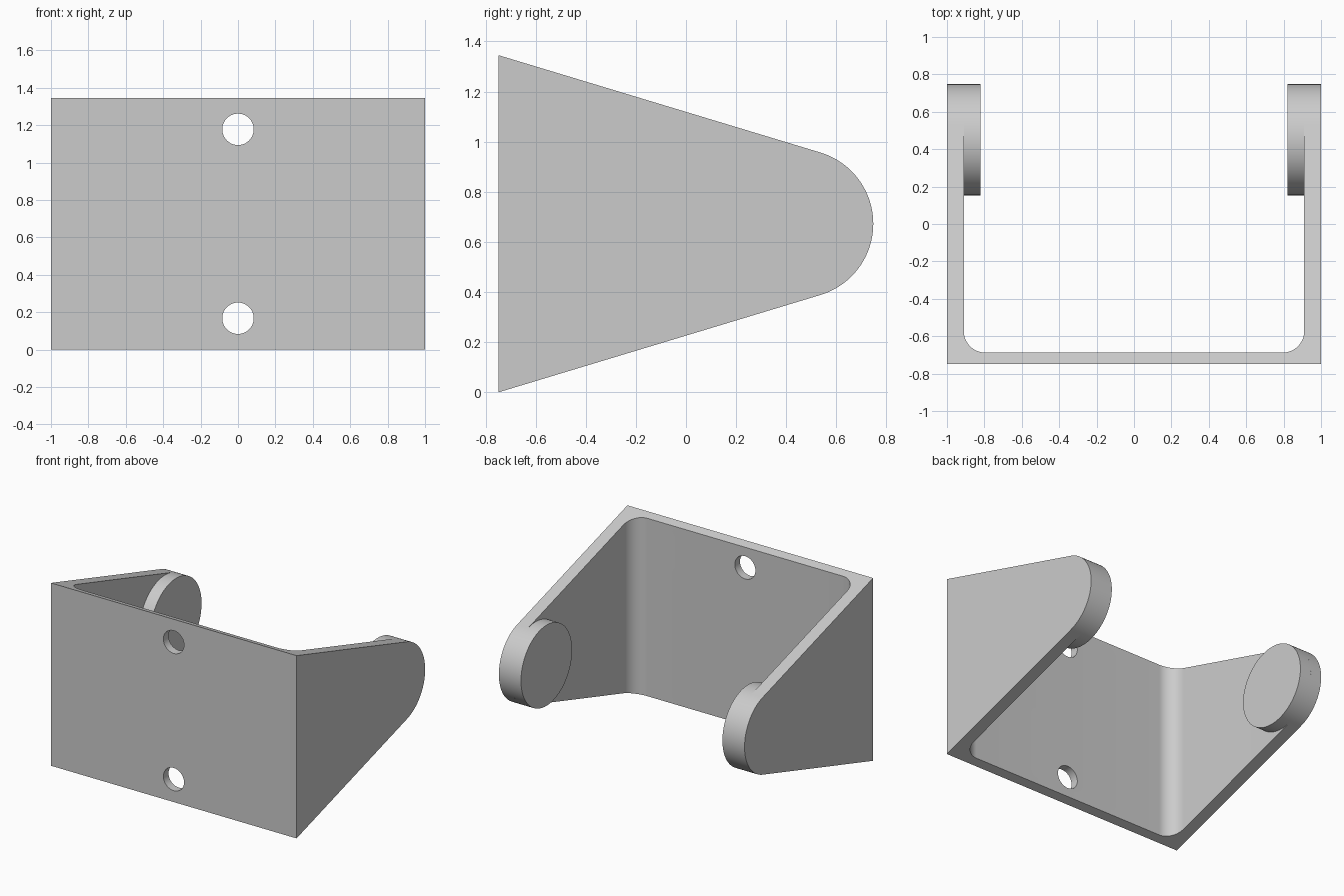
import bpy
import bmesh
from math import sin, cos, pi, atan2, asin, hypot
from mathutils import Vector

cube = bpy.data.objects.get("Cube")
if cube:
    bpy.data.objects.remove(cube, do_unlink=True)

# Main dimensions
HALF_W, HALF_D, HEIGHT = 1.0, 0.7475, 1.345
SIDE_WALL, BACK_WALL, FILLET = 0.09, 0.06, 0.115
MID_Z = HEIGHT / 2
TIP_R = 0.297
TIP_Y = HALF_D - TIP_R
PAD_INNER = 0.82
HOLE_R, HOLE_OFFSET = 0.084, 0.505

grey = bpy.data.materials.new("light_grey")
grey.use_nodes = True
colour = (0.6, 0.6, 0.6, 1)
grey.diffuse_color = colour
grey.node_tree.nodes["Principled BSDF"].inputs["Base Color"].default_value = colour


def arc(cx, cy, r, start, end, steps):
    angles = [start + (end - start) * i / steps for i in range(steps + 1)]
    return [(cx + r * cos(a), cy + r * sin(a)) for a in angles]


def prism(name, outline, place, direction):
    """Extrude a 2D outline, placed in 3D by a function, along a vector."""
    bm = bmesh.new()
    face = bm.faces.new([bm.verts.new(place(a, b)) for a, b in outline])
    extruded = bmesh.ops.extrude_face_region(bm, geom=[face])["geom"]
    bmesh.ops.translate(bm, vec=Vector(direction),
                        verts=[v for v in extruded if isinstance(v, bmesh.types.BMVert)])
    bmesh.ops.recalc_face_normals(bm, faces=bm.faces)
    mesh = bpy.data.meshes.new(name)
    bm.to_mesh(mesh)
    bm.free()
    mesh.materials.append(grey)
    obj = bpy.data.objects.new(name, mesh)
    bpy.context.collection.objects.link(obj)
    return obj


def activate(obj):
    bpy.ops.object.select_all(action='DESELECT')
    obj.select_set(True)
    bpy.context.view_layer.objects.active = obj


def cut(obj, cutter, operation):
    mod = obj.modifiers.new("cut", 'BOOLEAN')
    mod.operation, mod.solver, mod.object = operation, 'EXACT', cutter
    activate(obj)
    bpy.ops.object.modifier_apply(modifier=mod.name)
    bpy.data.objects.remove(cutter, do_unlink=True)


def smooth(obj):
    activate(obj)
    bpy.ops.object.shade_smooth_by_angle(angle=pi / 6)


# U-shaped bracket: plan outline with filleted inside corners
inner_x, inner_y = HALF_W - SIDE_WALL, -HALF_D + BACK_WALL
fx, fy = inner_x - FILLET, inner_y + FILLET
plan = [(-HALF_W, HALF_D), (-HALF_W, -HALF_D), (HALF_W, -HALF_D), (HALF_W, HALF_D),
        (inner_x, HALF_D)]
plan += arc(fx, fy, FILLET, 0, -pi / 2, 16)
plan += arc(-fx, fy, FILLET, -pi / 2, -pi, 16)
plan += [(-inner_x, HALF_D)]
# The plan runs past the rounded tip so that only the side profile trims it
plan = [(x, y + 0.1 if y == HALF_D else y) for x, y in plan]
bracket = prism("bracket", plan, lambda x, y: (x, y, 0), (0, 0, HEIGHT))

# Tapered side profile ending in a round tip, tangent to both slopes
dy, dz = TIP_Y + HALF_D, MID_Z
tangent = pi / 2 - (atan2(dz, dy) - asin(TIP_R / hypot(dy, dz)))
side = [(-HALF_D - 0.1, 0), (-HALF_D, 0)]
side += arc(TIP_Y, MID_Z, TIP_R, -tangent, tangent, 48)
side += [(-HALF_D, HEIGHT), (-HALF_D - 0.1, HEIGHT)]
trim = prism("side_trim", side, lambda y, z: (-1.2, y, z), (2.4, 0, 0))
cut(bracket, trim, 'INTERSECT')

# Two screw holes through the front plate
for sign in (-1, 1):
    ring = arc(0, MID_Z + sign * HOLE_OFFSET, HOLE_R, 0, 2 * pi, 48)[:-1]
    drill = prism("hole_cutter", ring, lambda x, z: (x, -HALF_D - 0.1, z), (0, 0.3, 0))
    cut(bracket, drill, 'DIFFERENCE')
smooth(bracket)

# Round pads on the inside of each arm
for name, sign in (("left_pad", 1), ("right_pad", -1)):
    ring = arc(TIP_Y, MID_Z, TIP_R, 0, 2 * pi, 96)[:-1]
    pad = prism(name, ring, lambda y, z: (sign * inner_x, y, z),
                (sign * (PAD_INNER - inner_x), 0, 0))
    smooth(pad)
